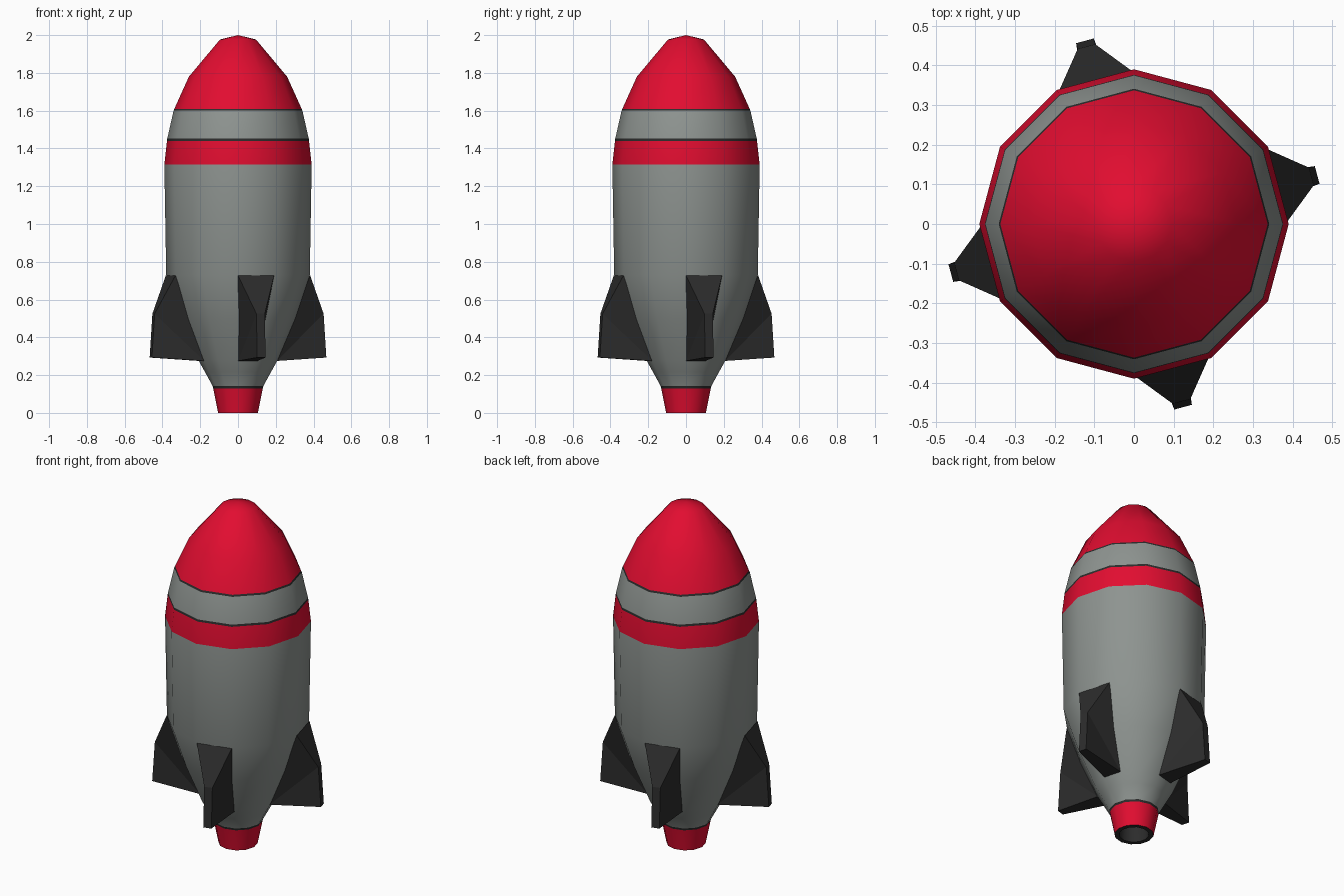
import bpy, bmesh, math
from mathutils import Vector

if "Cube" in bpy.data.objects:
    bpy.data.objects.remove(bpy.data.objects["Cube"])


def material(name, rgb):
    m = bpy.data.materials.new(name)
    m.diffuse_color = (*rgb, 1)
    m.use_nodes = True
    m.node_tree.nodes["Principled BSDF"].inputs["Base Color"].default_value = m.diffuse_color
    return m


RED = material("red", (0.76, 0.004, 0.03))
GREY = material("grey", (0.27, 0.295, 0.28))
DARK = material("dark", (0.025, 0.025, 0.025))


def finish(bm, name, mat, smooth):
    bmesh.ops.recalc_face_normals(bm, faces=bm.faces)
    me = bpy.data.meshes.new(name)
    bm.to_mesh(me)
    bm.free()
    ob = bpy.data.objects.new(name, me)
    bpy.context.collection.objects.link(ob)
    for m in mat:
        me.materials.append(m)
    if smooth:
        bpy.context.view_layer.objects.active = ob
        ob.select_set(True)
        bpy.ops.object.shade_smooth_by_angle(angle=math.radians(42))
        ob.select_set(False)
    return ob


def polar(r, deg, z):
    a = math.radians(deg)
    return Vector((r * math.cos(a), r * math.sin(a), z))


# Hull: 12-sided lathe; each entry is radius, height, colour of the band above
# (0 red, 1 grey, 2 dark)
profile = [
    (0.0, 0.12, 2), (0.075, 0.12, 2), (0.08, 0.0, 2), (0.105, 0.0, 0),
    (0.131, 0.13, 2), (0.134, 0.142, 1), (0.175, 0.217, 1), (0.21, 0.28, 1),
    (0.303, 0.50, 1), (0.38, 0.73, 1), (0.39, 1.315, 0), (0.376, 1.44, 2),
    (0.3745, 1.452, 1), (0.341, 1.60, 2), (0.337, 1.61, 0), (0.26, 1.78, 0),
    (0.095, 1.977, 0), (0.0, 2.0, 0)]
bm = bmesh.new()
rings = []
for r, z, c in profile:
    if r == 0:
        v = bm.verts.new((0, 0, z))
        rings.append([v] * 12)
    else:
        rings.append([bm.verts.new(polar(r, 30 * i, z)) for i in range(12)])
for (lo, hi), (r, z, c) in zip(zip(rings, rings[1:]), profile):
    for i in range(12):
        j = (i + 1) % 12
        corners = list(dict.fromkeys((lo[i], lo[j], hi[j], hi[i])))
        bm.faces.new(corners).material_index = c
finish(bm, "hull", [RED, GREY, DARK], True)

# Fins: each grows from one hull facet and narrows to a thin outer edge
for k in range(4):
    mid = -75 + 90 * k
    n, t = polar(1, mid, 0), polar(1, mid + 90, 0)
    bm = bmesh.new()
    sides = []
    for s in (-1, 1):
        pts = [polar(0.205, mid + 15 * s, 0.275),
               n * 0.478 + t * 0.023 * s + Vector((0, 0, 0.293)),
               n * 0.463 + t * 0.023 * s + Vector((0, 0, 0.525)),
               polar(0.382, mid + 15 * s, 0.728)]
        sides.append([bm.verts.new(p) for p in pts])
    a, b = sides
    for s in sides:
        bm.faces.new((s[0], s[1], s[2]))
        bm.faces.new((s[0], s[2], s[3]))
    for i in range(4):
        j = (i + 1) % 4
        bm.faces.new((a[i], a[j], b[j], b[i]))
    finish(bm, f"fin_{k + 1}", [DARK], False)
